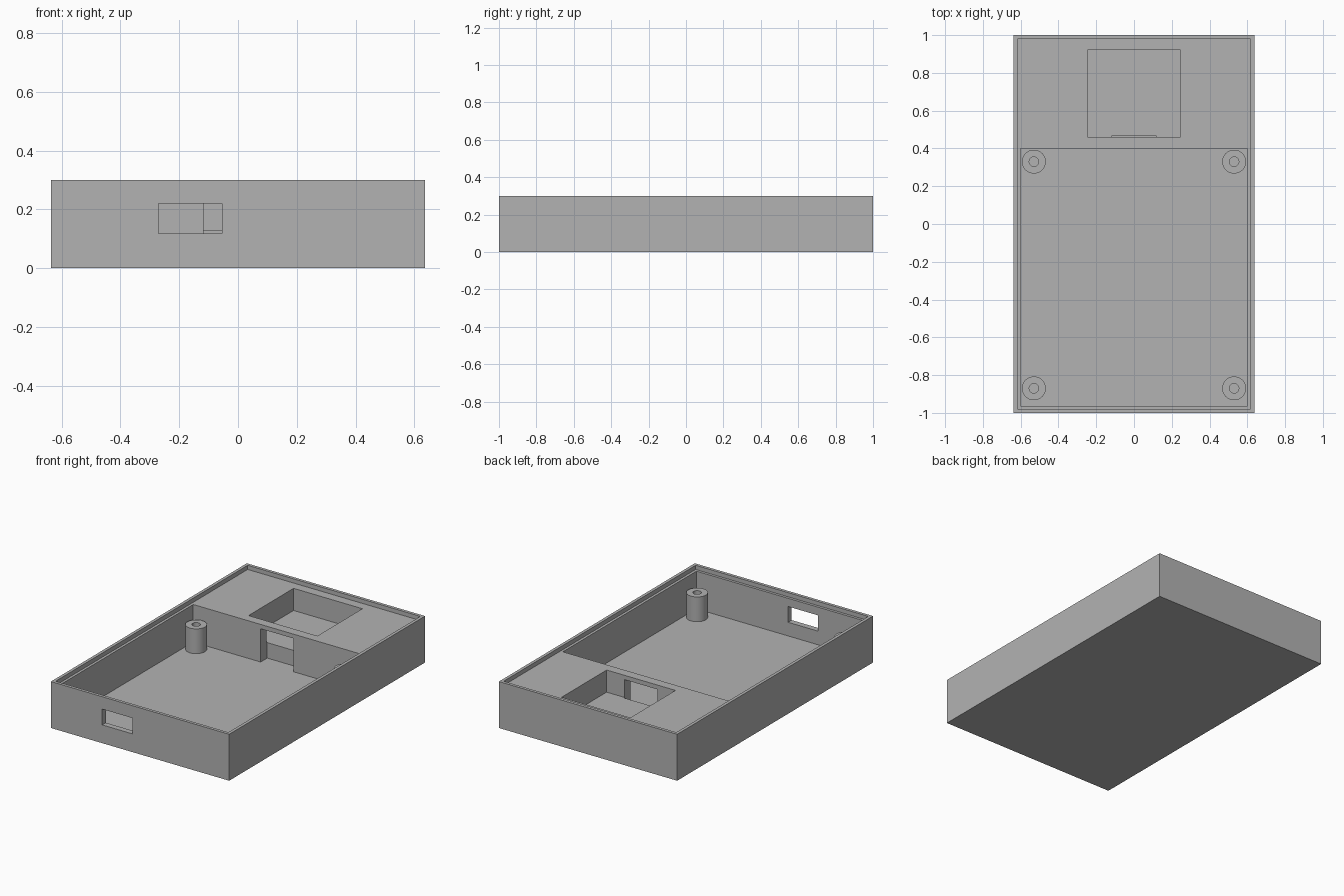
import bpy

old = bpy.data.objects.get("Cube")
if old:
    bpy.data.objects.remove(old, do_unlink=True)

# Material
GREY = (0.45, 0.45, 0.45, 1)
grey = bpy.data.materials.new("plain_grey")
grey.use_nodes = True
grey.diffuse_color = GREY
grey.node_tree.nodes["Principled BSDF"].inputs["Base Color"].default_value = GREY


def box(name, low, high):
    """Box between two opposite corners."""
    bpy.ops.mesh.primitive_cube_add(size=1, location=[(a + b) / 2 for a, b in zip(low, high)])
    obj = bpy.context.object
    obj.name = name
    obj.scale = [b - a for a, b in zip(low, high)]
    bpy.ops.object.transform_apply(location=False, rotation=False, scale=True)
    obj.data.materials.append(grey)
    return obj


def cylinder(name, radius, low, high, x, y):
    bpy.ops.mesh.primitive_cylinder_add(vertices=48, radius=radius, depth=high - low,
                                        location=(x, y, (low + high) / 2))
    obj = bpy.context.object
    obj.name = name
    obj.data.materials.append(grey)
    return obj


def cut(target, cutter):
    """Subtract the cutter from the target, then delete the cutter."""
    cutter.hide_render = True
    mod = target.modifiers.new("cut", "BOOLEAN")
    mod.operation = "DIFFERENCE"
    mod.solver = "EXACT"
    mod.object = cutter
    bpy.context.view_layer.objects.active = target
    bpy.ops.object.modifier_apply(modifier=mod.name)
    bpy.data.objects.remove(cutter, do_unlink=True)


W, H = 0.637, 0.3            # half width and height of the case
FLOOR, LEDGE = 0.03, 0.273   # inner floor and lid ledge heights
LIP, WALL = 0.02, 0.037      # lip and wall thickness

# Case: lid recess, main tray, square pocket, cable slot, front port
case = box("case", (-W, -1, 0), (W, 1, H))
cut(case, box("lid_recess", (LIP - W, LIP - 1, LEDGE), (W - LIP, 1 - LIP, 0.4)))
cut(case, box("main_tray", (WALL - W, WALL - 1, FLOOR), (W - WALL, 0.4, 0.4)))
cut(case, box("pocket", (-0.247, 0.46, 0.13), (0.245, 0.92, 0.4)))
cut(case, box("cable_slot", (-0.118, 0.35, FLOOR), (0.118, 0.467, 0.245)))
cut(case, box("front_port", (-0.27, -1.1, 0.118), (-0.055, -0.9, 0.22)))

# Four hollow screw posts
for side, x in (("right", -0.53), ("left", 0.53)):
    for end, y in (("front", -0.87), ("back", 0.33)):
        post = cylinder(f"{end}_{side}_post", 0.063, FLOOR, 0.19, x, y)
        cut(post, cylinder("screw_hole", 0.025, 0, H, x, y))
        bpy.ops.object.select_all(action="DESELECT")
        post.select_set(True)
        bpy.context.view_layer.objects.active = post
        bpy.ops.object.shade_smooth_by_angle()
